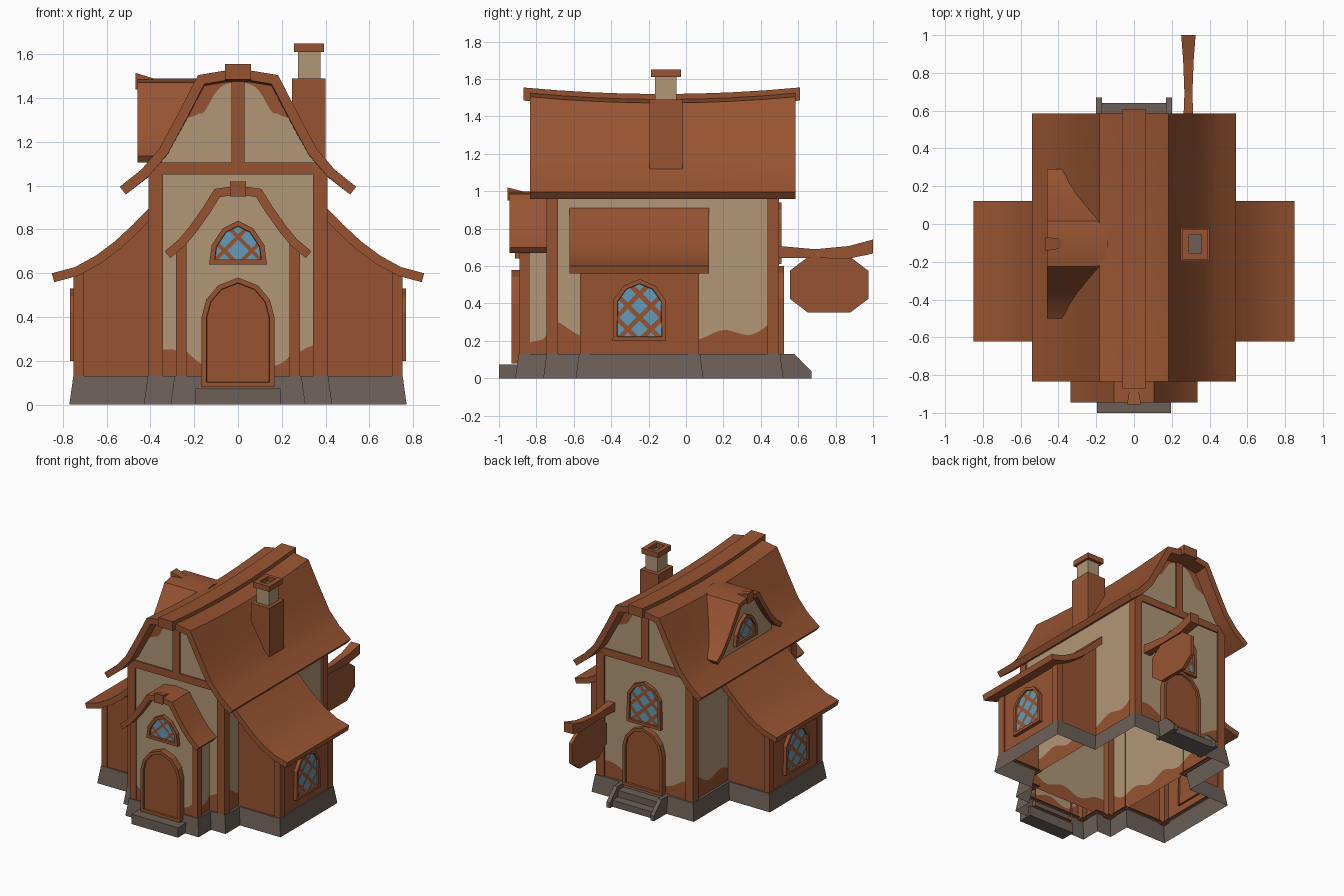
import bpy, bmesh, math
from mathutils import Vector

if "Cube" in bpy.data.objects:
    bpy.data.objects.remove(bpy.data.objects["Cube"])


def material(name, rgb):
    m = bpy.data.materials.new(name)
    m.diffuse_color = (*rgb, 1)
    m.use_nodes = True
    m.node_tree.nodes["Principled BSDF"].inputs["Base Color"].default_value = m.diffuse_color
    return m


WOOD = material("brown wood", (0.31, 0.088, 0.031))
PLASTER = material("beige plaster", (0.44, 0.31, 0.18))
STONE = material("grey stone", (0.150, 0.117, 0.096))
GLASS = material("blue glass", (0.12, 0.33, 0.48))


def add(name, mesh, mats):
    for m in mats:
        mesh.materials.append(m)
    ob = bpy.data.objects.new(name, mesh)
    bpy.context.collection.objects.link(ob)
    return ob


def loft(name, rings, mats=(WOOD,), caps=True):
    """Join equal rings of points with quads, optionally closing both ends."""
    n = len(rings[0])
    faces = [(k * n + i, k * n + (i + 1) % n, (k + 1) * n + (i + 1) % n, (k + 1) * n + i)
             for k in range(len(rings) - 1) for i in range(n)]
    if caps:
        faces += [tuple(range(n))[::-1], tuple(range((len(rings) - 1) * n, len(rings) * n))]
    me = bpy.data.meshes.new(name)
    me.from_pydata([p for r in rings for p in r], [], faces)
    bm = bmesh.new()
    bm.from_mesh(me)
    bmesh.ops.recalc_face_normals(bm, faces=bm.faces)
    bm.to_mesh(me)
    bm.free()
    return add(name, me, mats)


def rect(x0, x1, y0, y1, z):
    return [(x0, y0, z), (x1, y0, z), (x1, y1, z), (x0, y1, z)]


def box(name, x0, x1, y0, y1, z0, z1, mat=WOOD):
    return loft(name, [rect(x0, x1, y0, y1, z0), rect(x0, x1, y0, y1, z1)], (mat,))


def mirrored(half):
    return [(-h, z) for h, z in half[:0:-1]] + half


def height(pts, h):
    """Roof height at distance h from the ridge line."""
    for (a, za), (b, zb) in zip(pts, pts[1:]):
        if a <= h <= b:
            return za + (zb - za) * (h - a) / (b - a)
    return pts[-1][1]


def slab(name, pts, t, l0, l1, axis="y", centre=0.0, sag=0.0, steps=8):
    """Bent sheet of thickness t under a profile, swept along an axis, sagging mid-way."""
    V = [Vector(p) for p in pts]
    inner = []
    for i, p in enumerate(V):
        segs = [(V[j + 1] - V[j]).normalized() for j in (i - 1, i) if 0 <= j < len(V) - 1]
        d = sum(segs, Vector((0, 0))).normalized()
        nrm = Vector((d.y, -d.x))
        inner.append(p + (nrm if nrm.y < 0 else -nrm) * t / max(0.6, d.dot(segs[0])))
    prof = V + inner[::-1]
    lo, hi = min(p[1] for p in pts), max(p[1] for p in pts)
    rings = []
    for k in range(steps + 1):
        s = k / steps
        drop = sag * (1 - (2 * s - 1) ** 2)
        l = l0 + (l1 - l0) * s
        ring = []
        for p in prof:
            w = 1 if hi == lo else max(0, (p.y - lo) / (hi - lo))
            z = p.y - drop * w
            ring.append((p.x + centre, l, z) if axis == "y" else (l, p.x + centre, z))
        rings.append(ring)
    return loft(name, rings)


def wall(name, a, b, top, base=None, fringe=None, n=24, z0=0.12):
    """Sheet wall: bare wood below a wavy line, plaster above, optional wood fringe on top."""
    a, b = Vector(a), Vector(b)
    length = (b - a).length
    verts, faces, mats = [], [], []
    for i in range(n + 1):
        p = a.lerp(b, i / n)
        u = (i / n - 0.5) * length
        t = top(p.x, p.y)
        w = (base or 0.3) + 0.022 * math.sin(u * 21 + 1) + 0.07 * abs(2 * u / length) ** 4
        f = fringe(u) if fringe else 0.01
        verts += [(p.x, p.y, z) for z in (z0, w, t - f, t)]
        for k in range(3 if i < n else 0):
            v = 4 * i + k
            faces.append((v, v + 4, v + 5, v + 1))
            mats.append(1 if k == 1 and base else 0)
    me = bpy.data.meshes.new(name)
    me.from_pydata(verts, [], faces)
    me.polygons.foreach_set("material_index", mats)
    return add(name, me, (WOOD, PLASTER))


def opening(name, half, origin, n, rim, depth, bar=None, pitch=0.125):
    """Arched frame with a recessed door, or glass cut by a diagonal lattice."""
    (x, y, z0), (nx, ny) = origin, n
    P = lambda h, z, d: Vector((x - ny * h + nx * d, y + nx * h + ny * d, z0 + z))
    full = half + [(-h, z) for h, z in half[-2::-1]]
    bm = bmesh.new()
    back = [bm.verts.new(P(h, z, -0.015)) for h, z in full]
    front = [bm.verts.new(P(h, z, depth)) for h, z in full]
    f = bm.faces.new(front)
    for i in range(len(full)):
        j = (i + 1) % len(full)
        bm.faces.new((back[i], back[j], front[j], front[i]))
    bm.normal_update()
    bmesh.ops.inset_individual(bm, faces=[f], thickness=rim, use_even_offset=True)
    bm.normal_update()
    bmesh.ops.inset_individual(bm, faces=[f], thickness=0.002, depth=-0.012, use_even_offset=True)
    if bar:
        f.material_index = 1
        for c in [k * pitch + e for k in range(-4, 5) for e in (-bar / 2, bar / 2)]:
            for sg in (1, -1):
                fs = [q for q in bm.faces if q.material_index == 1]
                geom = fs + list({e for q in fs for e in q.edges}) + list({v for q in fs for v in q.verts})
                bmesh.ops.bisect_plane(bm, geom=geom, dist=1e-5, plane_co=P(c, 0, 0),
                                       plane_no=(P(1, sg, 0) - P(0, 0, 0)).normalized())
        side = P(1, 0, 0) - P(0, 0, 0)
        for q in [q for q in bm.faces if q.material_index == 1]:
            d = q.calc_center_median() - P(0, 0, 0)
            if any(abs((d.dot(side) + sg * d.z + pitch / 2) % pitch - pitch / 2) < bar / 2 for sg in (1, -1)):
                q.material_index = 0
    me = bpy.data.meshes.new(name)
    bm.to_mesh(me)
    bm.free()
    return add(name, me, (WOOD, GLASS))


# Roof profiles: distance from the middle, height
MAIN = [(0, 1.535), (0.183, 1.505), (0.27, 1.335), (0.36, 1.168), (0.44, 1.075), (0.54, 0.995)]
PORCH = [(0, 1.0), (0.107, 0.985), (0.16, 0.90), (0.22, 0.815), (0.27, 0.755), (0.335, 0.70)]
WING = [(0.385, 0.92), (0.48, 0.822), (0.563, 0.745), (0.65, 0.68), (0.745, 0.628), (0.85, 0.60)]
DORMER = [(0, 1.49), (0.12, 1.47), (0.19, 1.36), (0.26, 1.26), (0.33, 1.18), (0.395, 1.135)]
DY = -0.105

# Roofs
roofs = [slab("main_roof", mirrored(MAIN), 0.045, -0.835, 0.585, sag=0.035),
         slab("ridge_cap", [(-0.06, 1.555), (0.06, 1.555)], 0.07, -0.87, 0.61, sag=0.035),
         slab("porch_roof", mirrored(PORCH), 0.04, -0.945, -0.73, steps=2),
         slab("dormer_roof", mirrored(DORMER), 0.035, -0.46, -0.14, "x", DY, steps=2)]
for s, side in ((1, "right"), (-1, "left")):
    roofs.append(slab(side + "_wing_roof", [(s * h, z) for h, z in WING], 0.042, -0.622, 0.123, steps=2))
loft("porch_keystone", [[(-w, y, 0.95), (w, y, 0.95), (w, y, z), (-w, y, z)]
                        for y, w, z in ((-0.955, 0.037, 1.02), (-0.865, 0.022, 0.998))])
loft("dormer_keystone", [[(x, DY - w, 1.44), (x, DY + w, 1.44), (x, DY + w, z), (x, DY - w, z)]
                         for x, w, z in ((-0.468, 0.037, 1.515), (-0.38, 0.024, 1.488))])

# Stone foundation ring following the cross-shaped plan
plan = [(0.29, -0.895), (0.29, -0.745), (0.412, -0.745), (0.412, -0.572), (0.752, -0.572),
        (0.752, 0.075), (0.412, 0.075), (0.412, 0.503)]
plan += [(-x, y) for x, y in plan[::-1]]


def grow(d, z):
    out = []
    for i, p in enumerate(plan):
        a, b, c = Vector(plan[i - 1]), Vector(p), Vector(plan[(i + 1) % len(plan)])
        e, g = (b - a).normalized(), (c - b).normalized()
        out.append((p[0] + d * (e.y + g.y), p[1] - d * (e.x + g.x), z))
    return out


loft("foundation", [grow(0.018, 0), grow(0, 0.13), grow(-0.035, 0.13)], (STONE,), caps=False)
box("front_step", -0.195, 0.195, -1.0, -0.89, 0, 0.075, STONE)
box("back_step_upper", -0.17, 0.17, 0.49, 0.575, 0, 0.10, STONE)
box("back_step_lower", -0.17, 0.17, 0.575, 0.64, 0, 0.05, STONE)

# Main walls
fringe = lambda u: 0.03 + 0.12 * math.exp(-((abs(u) - 0.17) / 0.06) ** 2)
gable = lambda x, y: height(MAIN, abs(x)) - 0.03
wall("front_wall", (-0.395, -0.735), (0.395, -0.735), gable, 0.21, fringe, 48)
wall("back_wall", (0.395, 0.485), (-0.395, 0.485), gable, 0.21, fringe, 48)
wall("right_wall", (0.395, -0.735), (0.395, 0.485), lambda x, y: 1.09, 0.23, n=60)
wall("left_wall", (-0.395, 0.485), (-0.395, -0.735), lambda x, y: 1.09, 0.23, n=60)

# Porch walls
porch_top = lambda x, y: height(PORCH, abs(x)) - 0.025
wall("porch_front_wall", (-0.275, -0.883), (0.275, -0.883), porch_top, 0.19, n=32)
wall("porch_right_wall", (0.275, -0.883), (0.275, -0.735), porch_top, 0.18)
wall("porch_left_wall", (-0.275, -0.735), (-0.275, -0.883), porch_top, 0.18)

# Dormer wall
wall("dormer_wall", (-0.415, DY + 0.33), (-0.415, DY - 0.33),
     lambda x, y: height(DORMER, abs(y - DY)) - 0.015, 0.98, n=32, z0=0.95)

# Timber frame on front and back
for y0, y1, where in ((-0.745, -0.685, "front"), (0.435, 0.495, "back")):
    box(where + "_beam", -0.408, 0.408, y0, y1, 1.05, 1.105)
    box(where + "_king_post", -0.03, 0.03, y0, y1, 1.1, 1.48)

WINDOW = [(0.143, 0), (0.138, 0.22), (0.085, 0.295), (0, 0.33)]
SMALL = [(0.132, 0), (0.12, 0.09), (0.07, 0.165), (0, 0.2)]
DOOR = [(0.166, 0), (0.166, 0.32), (0.145, 0.40), (0.09, 0.465), (0, 0.5)]

# Everything that repeats on the right and left
wing_top = lambda x, y: height(WING, abs(x)) - 0.025
for s, side in ((1, "right"), (-1, "left")):
    def sbox(name, x0, x1, *rest):
        box(side + name, *sorted((s * x0, s * x1)), *rest)
    sbox("_front_post", 0.343, 0.408, -0.745, -0.685, 0.12, 1.07)
    sbox("_back_post", 0.343, 0.408, 0.435, 0.497, 0.12, 1.07)
    sbox("_porch_post", 0.235, 0.282, -0.89, -0.835, 0.12, 0.735)
    sbox("_wing_front_post", 0.703, 0.75, -0.568, -0.51, 0.12, 0.61)
    sbox("_wing_back_post", 0.703, 0.75, 0.012, 0.07, 0.12, 0.61)
    xs, ys = sorted((0.39 * s, 0.742 * s)), (-0.56, 0.062)[::s]
    wall(side + "_wing_front", (xs[0], -0.56), (xs[1], -0.56), wing_top)
    wall(side + "_wing_back", (xs[1], 0.062), (xs[0], 0.062), wing_top)
    wall(side + "_wing_side", (0.742 * s, ys[0]), (0.742 * s, ys[1]), wing_top)
    opening(side + "_wing_window", WINDOW, (0.742 * s, -0.249, 0.20), (s, 0), 0.022, 0.026, 0.036)
    # Sloped stone cheeks of the back steps
    loft(side + "_stair_cheek", [[(s * x, y, z) for y, z in
         ((0.48, 0), (0.67, 0), (0.67, 0.04), (0.58, 0.13), (0.48, 0.13))] for x in (0.17, 0.2)], (STONE,))

# Doors and windows
opening("front_door", DOOR, (0, -0.883, 0.08), (0, -1), 0.022, 0.05)
opening("back_door", [(h, z * 0.95) for h, z in DOOR], (0, 0.485, 0.125), (0, 1), 0.022, 0.04)
opening("porch_window", SMALL, (0, -0.883, 0.64), (0, -1), 0.022, 0.03, 0.026)
opening("back_window", WINDOW, (0, 0.485, 0.61), (0, 1), 0.022, 0.026, 0.036)
opening("dormer_window", SMALL, (-0.415, DY, 1.14), (-1, 0), 0.022, 0.026, 0.026)

# Chimney
box("chimney_base", 0.247, 0.4, -0.195, -0.02, 1.12, 1.49)
box("chimney_neck", 0.273, 0.376, -0.165, -0.05, 1.48, 1.615, PLASTER)
cap = loft("chimney_cap", [rect(0.255, 0.393, -0.187, -0.028, 1.61), rect(0.255, 0.393, -0.187, -0.028, 1.65),
                           rect(0.29, 0.357, -0.157, -0.055, 1.65), rect(0.29, 0.357, -0.157, -0.055, 1.617)],
           (WOOD, STONE))
cap.data.polygons[-1].material_index = 1

# Hanging sign on a curved arm at the back
loft("sign_arm", [[(0.288 - w, y, b), (0.288 + w, y, b), (0.288 + w, y, t), (0.288 - w, y, t)]
                  for y, t, b, w in ((0.47, 0.71, 0.643, 0.03), (0.69, 0.69, 0.643, 0.021),
                                     (0.87, 0.707, 0.64, 0.028), (1.0, 0.742, 0.667, 0.038))])
octagon = [(0.21, 0.075), (0.115, 0.147), (-0.115, 0.147), (-0.21, 0.075)]
octagon += [(-h, -z) for h, z in octagon]
loft("sign_board", [[(x, 0.765 + h, 0.5 + z) for h, z in octagon] for x in (0.275, 0.302)])

# Soft shading across the curved roofs
bpy.ops.object.select_all(action="DESELECT")
for r in roofs:
    r.select_set(True)
bpy.context.view_layer.objects.active = roofs[0]
bpy.ops.object.shade_smooth_by_angle(angle=math.radians(30))
